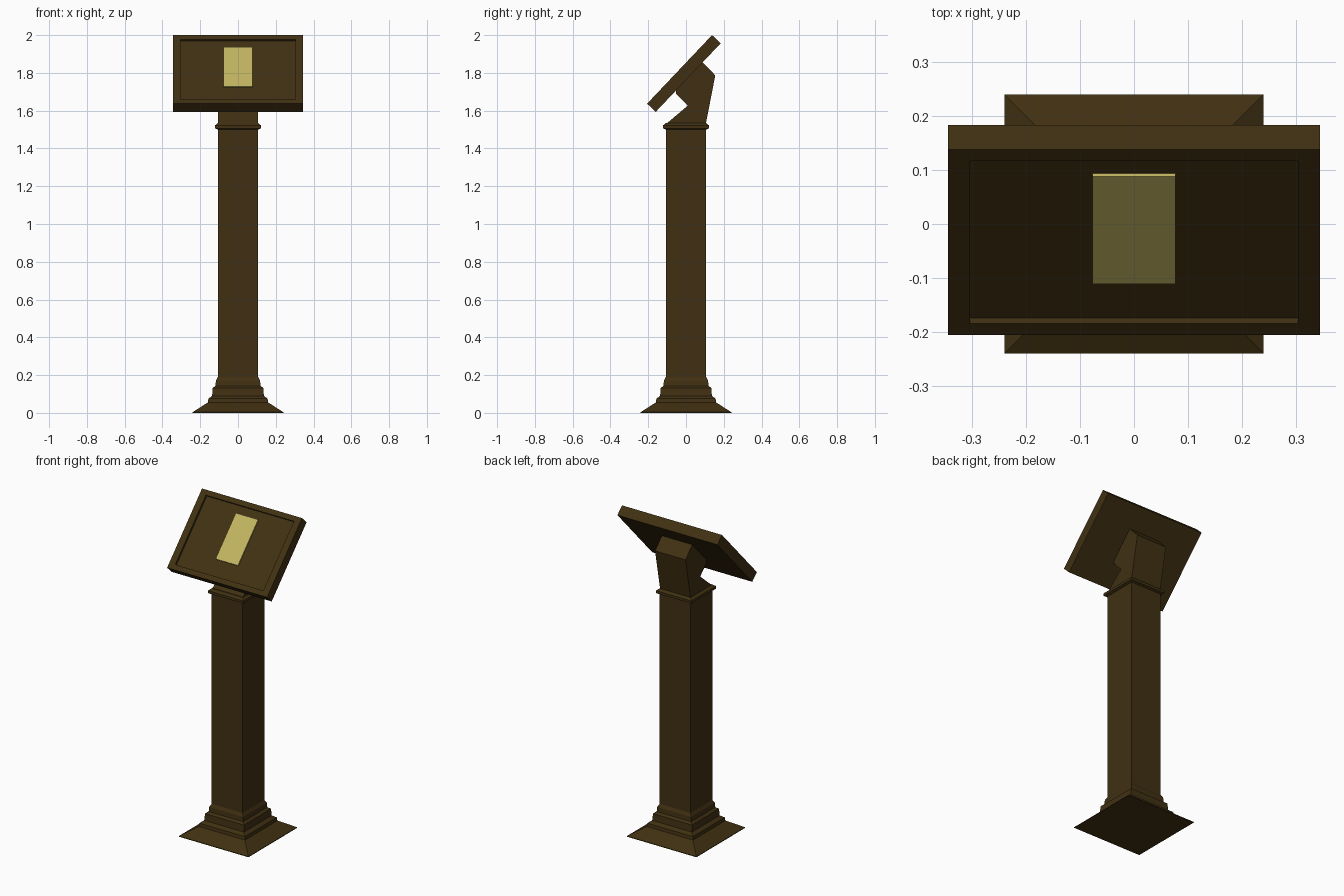
import bpy
import bmesh
from mathutils import Matrix, Vector

if "Cube" in bpy.data.objects:
    bpy.data.objects.remove(bpy.data.objects["Cube"], do_unlink=True)


def make_material(name, rgb):
    mat = bpy.data.materials.new(name)
    mat.use_nodes = True
    mat.diffuse_color = (*rgb, 1)
    bsdf = mat.node_tree.nodes["Principled BSDF"]
    bsdf.inputs["Base Color"].default_value = (*rgb, 1)
    bsdf.inputs["Roughness"].default_value = 0.8
    return mat


def finish(name, bm, mat, matrix=None):
    bmesh.ops.recalc_face_normals(bm, faces=bm.faces)
    mesh = bpy.data.meshes.new(name)
    bm.to_mesh(mesh)
    bm.free()
    mesh.materials.append(mat)
    obj = bpy.data.objects.new(name, mesh)
    if matrix is not None:
        obj.matrix_world = matrix
    bpy.context.collection.objects.link(obj)
    return obj


def loft(name, rings, mat, matrix=None):
    """Stack of rectangles (half width, half depth, height), capped at both ends."""
    bm = bmesh.new()
    loops = []
    for hx, hy, z in rings:
        corners = ((-hx, -hy), (hx, -hy), (hx, hy), (-hx, hy))
        loops.append([bm.verts.new((x, y, z)) for x, y in corners])
    for a, b in zip(loops, loops[1:]):
        for i in range(4):
            j = (i + 1) % 4
            bm.faces.new((a[i], a[j], b[j], b[i]))
    bm.faces.new(loops[0])
    bm.faces.new(loops[-1])
    return finish(name, bm, mat, matrix)


def square_loft(name, profile, mat):
    return loft(name, [(r, r, z) for r, z in profile], mat)


wood = make_material("dark brown wood", (0.052, 0.030, 0.006))
paper = make_material("old paper", (0.54, 0.46, 0.12))

# Stepped foot
square_loft("base", [(0.24, 0), (0.24, 0.004), (0.16, 0.055), (0.157, 0.075),
                     (0.137, 0.09), (0.134, 0.132), (0.119, 0.143),
                     (0.117, 0.172), (0.107, 0.19)], wood)

# Square post and its collar
square_loft("post", [(0.107, 0.19), (0.107, 1.53)], wood)
square_loft("collar", [(0.107, 1.5), (0.122, 1.506), (0.122, 1.522),
                       (0.107, 1.534)], wood)

# Angled neck: side profile extruded across the width
neck_profile = [(-0.105, 1.53), (0.01, 1.627), (-0.053, 1.69), (-0.052, 1.715),
                (0.085, 1.86), (0.155, 1.787), (0.105, 1.53)]
bm = bmesh.new()
side = bm.faces.new([bm.verts.new((-0.105, y, z)) for y, z in neck_profile])
extruded = bmesh.ops.extrude_face_region(bm, geom=[side], use_keep_orig=True)
moved = [v for v in extruded["geom"] if isinstance(v, bmesh.types.BMVert)]
bmesh.ops.translate(bm, verts=moved, vec=(0.21, 0, 0))
finish("neck", bm, wood)

# Tilted frame shared by the board and the sheet
up = Vector((0, 0.688, 0.726)).normalized()
right = Vector((1, 0, 0))
tilt = Matrix((right, up, right.cross(up))).transposed().to_4x4()
tilt = Matrix.Translation((0, -0.034, 1.8185)) @ tilt

# Reading board with a sunken panel
loft("reading_board", [(0.345, 0.25, -0.063), (0.345, 0.25, 0), (0.304, 0.219, 0),
                       (0.304, 0.219, -0.014)], wood, tilt)

# Sheet lying on the panel
loft("paper_sheet", [(0.077, 0.145, -0.0145), (0.077, 0.145, -0.0065)], paper,
     tilt @ Matrix.Translation((0, 0.026, 0)))
